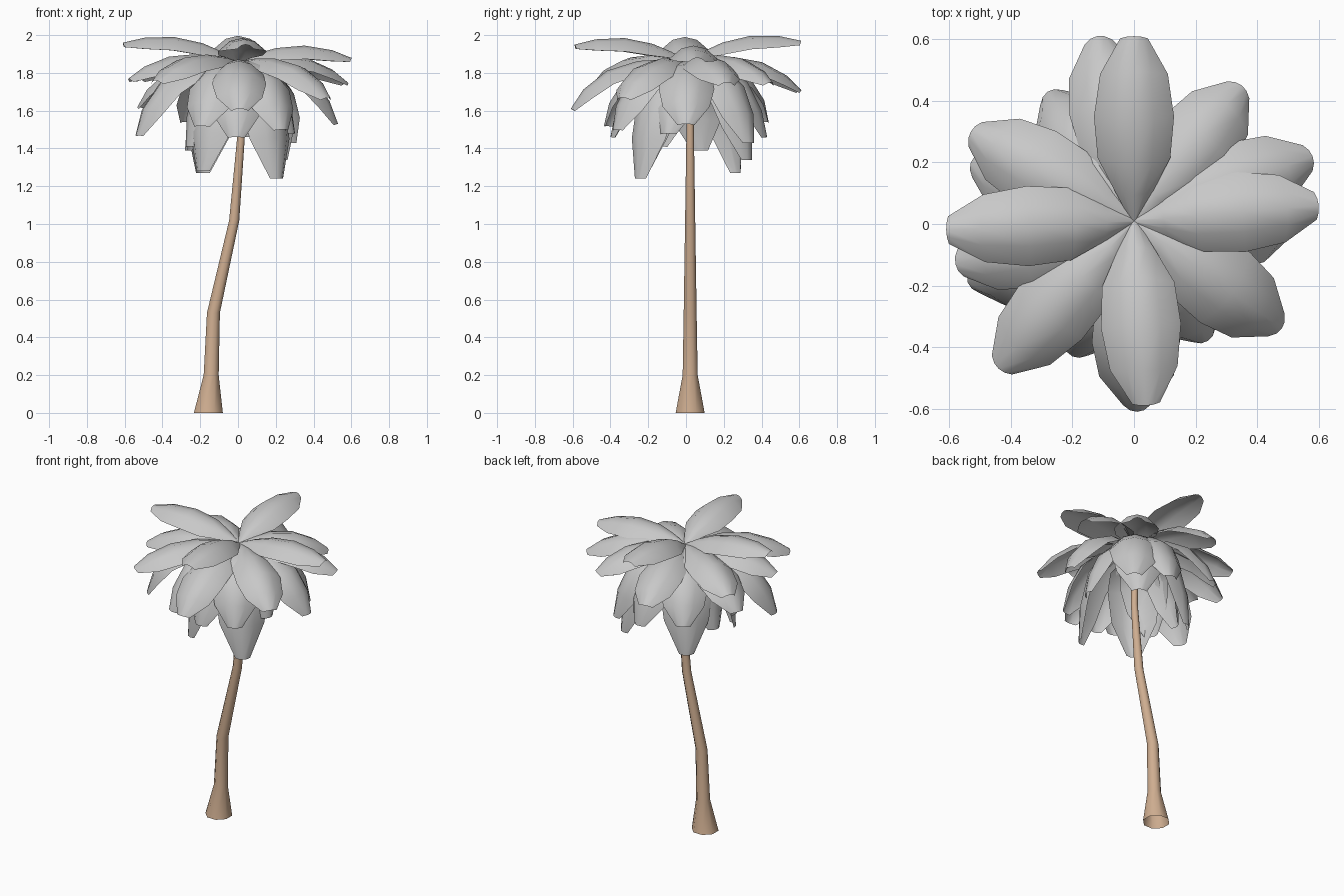
import bpy
import bmesh
import math
from mathutils import Vector

cube = bpy.data.objects.get("Cube")
if cube:
    bpy.data.objects.remove(cube, do_unlink=True)


def make_material(name, color):
    material = bpy.data.materials.new(name)
    material.use_nodes = True
    material.diffuse_color = color
    material.node_tree.nodes["Principled BSDF"].inputs["Base Color"].default_value = color
    return material


def loft(name, rows, material, closed=False):
    """Skin a smooth open surface over rows of points."""
    bm = bmesh.new()
    grid = [[bm.verts.new(point) for point in row] for row in rows]
    for low, high in zip(grid, grid[1:]):
        count = len(low)
        for i in range(count if closed else count - 1):
            j = (i + 1) % count
            bm.faces.new((low[i], low[j], high[j], high[i]))
    mesh = bpy.data.meshes.new(name)
    bm.to_mesh(mesh)
    bm.free()
    mesh.materials.append(material)
    mesh.polygons.foreach_set("use_smooth", [True] * len(mesh.polygons))
    obj = bpy.data.objects.new(name, mesh)
    bpy.context.collection.objects.link(obj)
    return obj


bark = make_material("tan bark", (0.62, 0.42, 0.28, 1))
leaf = make_material("pale grey leaf", (0.58, 0.58, 0.58, 1))

# Trunk: bent tapering tube with a flared foot, given as x, z, radius
SIDES = 8
TRUNK_Y = 0.022
trunk_path = [(-0.157, 0, 0.083), (-0.142, 0.2, 0.043), (-0.13, 0.53, 0.037),
              (-0.02, 1.02, 0.029), (0.015, 1.45, 0.022), (0.01, 1.86, 0.019)]
rings = []
for x, z, radius in trunk_path:
    angles = [math.tau * (i + 0.5) / SIDES for i in range(SIDES)]
    rings.append([(x + radius * math.cos(a), TRUNK_Y + radius * math.sin(a), z)
                  for a in angles])
loft("trunk", rings, bark, closed=True)

# Fronds: arched blades along a drooping curve, wider the more they hang
CROWN = Vector((0, 0.01, 1.86))
BLADE = [(0, 0.012), (0.15, 0.065), (0.32, 0.118), (0.57, 0.13), (0.82, 0.11), (1, 0.045)]
ARCH = [(-1, -0.55), (-0.5, -0.12), (0, 0), (0.5, -0.12), (1, -0.55)]


def frond(name, tip):
    tip = Vector(tip)
    drop = CROWN.z - tip.z
    bend = CROWN.lerp(tip, 0.55 + 0.8 * drop)
    bend.z = CROWN.z + 0.15 - 0.45 * drop + 0.45 * drop ** 2
    widen = 1 + 0.4 * max(drop, 0)
    outward = Vector((tip.x, tip.y, 0)).normalized()
    side = Vector((0, 0, 1)).cross(outward)
    rows = []
    for t, half_width in BLADE:
        center = CROWN * (1 - t) ** 2 + bend * 2 * t * (1 - t) + tip * t * t
        tangent = (bend - CROWN) * (1 - t) + (tip - bend) * t
        normal = tangent.cross(side).normalized()
        reach = half_width * (widen if t < 1 else 1)
        rows.append([center + reach * (side * -across + normal * rise)
                     for across, rise in ARCH])
    loft(name, rows, leaf)


tiers = {
    "top_frond": [(0, 0.61, 1.97), (0.04, -0.59, 1.95), (0.6, 0.06, 1.88),
                  (-0.61, -0.02, 1.96)],
    "upper_frond": [(0.58, 0.22, 1.75), (-0.53, 0.3, 1.77), (-0.58, -0.13, 1.77),
                    (0.01, -0.61, 1.61), (-0.12, 0.61, 1.71), (-0.44, -0.47, 1.76),
                    (0.35, 0.45, 1.75)],
    "middle_frond": [(0.48, -0.34, 1.67), (0.53, 0, 1.53), (-0.54, -0.19, 1.47),
                     (-0.53, 0.2, 1.62)],
    "lower_frond": [(-0.28, 0.43, 1.54), (0.24, -0.38, 1.5), (-0.2, -0.43, 1.52),
                    (-0.01, -0.4, 1.46), (0.3, -0.1, 1.48), (-0.28, 0.08, 1.39),
                    (0.06, 0.43, 1.46), (0.29, 0.35, 1.43), (-0.27, -0.15, 1.41)],
    "hanging_frond": [(-0.2, 0.28, 1.27), (0.22, -0.26, 1.24), (-0.2, -0.24, 1.28),
                      (0.24, 0.34, 1.34)],
}
for tier, tips in tiers.items():
    for number, tip in enumerate(tips, 1):
        frond(f"{tier}_{number}", tip)
